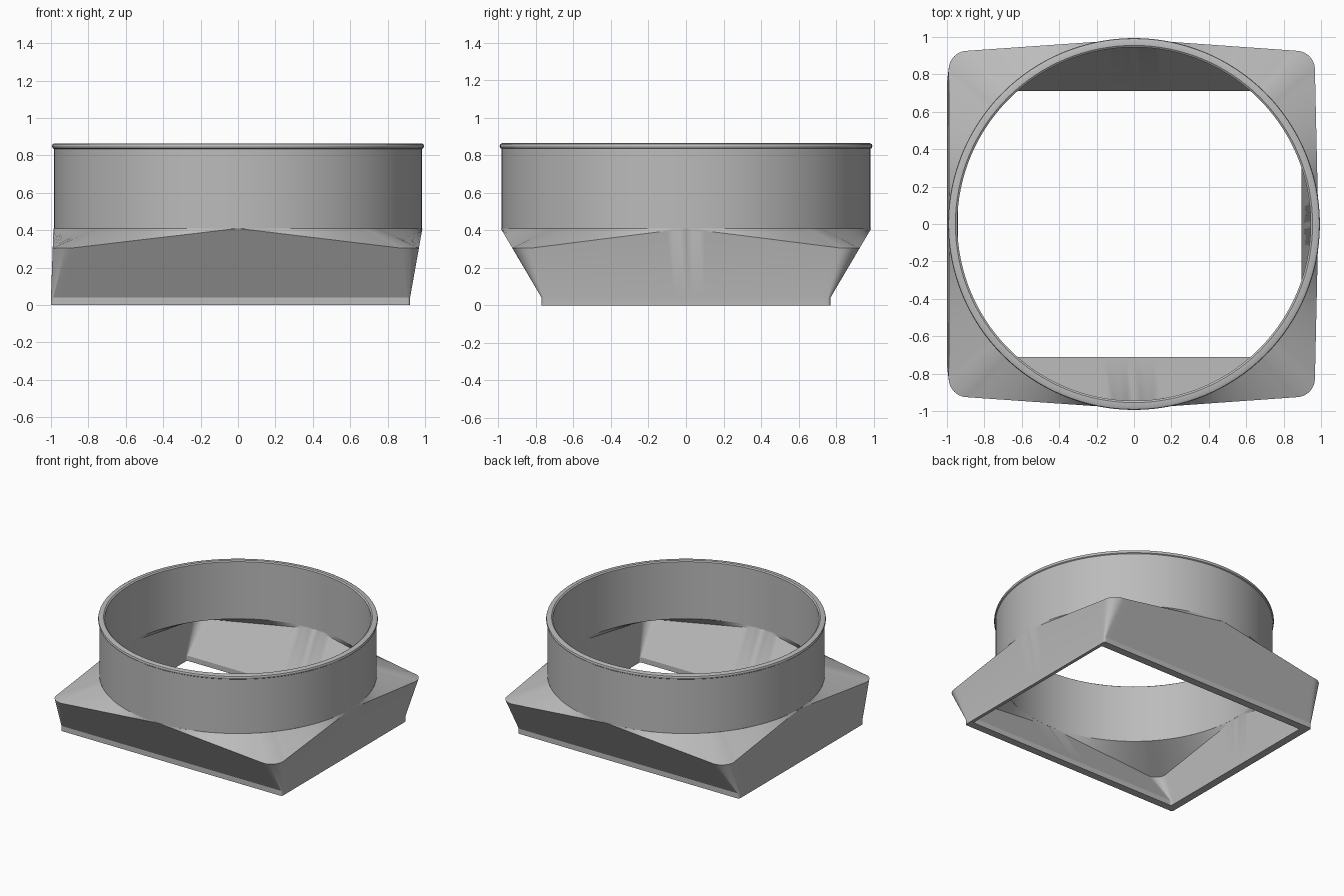
import bpy, bmesh, math

cube = bpy.data.objects.get("Cube")
if cube:
    bpy.data.objects.remove(cube, do_unlink=True)

grey = bpy.data.materials.new("plain grey")
grey.use_nodes = True
COLOUR = (0.5, 0.5, 0.5, 1)
grey.diffuse_color = COLOUR
grey.node_tree.nodes["Principled BSDF"].inputs["Base Color"].default_value = COLOUR

LIP, JOIN, CORNER = 0.04, 0.41, 0.305   # key heights
SIDE, ARC = 24, 10                      # steps per half side and per corner


def loft(name, rings, closed=False):
    """Bridge equal-length rings of points into one smooth-shaded object."""
    bm = bmesh.new()
    loops = [[bm.verts.new(p) for p in ring] for ring in rings]
    pairs = list(zip(loops, loops[1:]))
    if closed:
        pairs.append((loops[-1], loops[0]))
    for a, b in pairs:
        for i in range(len(a)):
            j = (i + 1) % len(a)
            bm.faces.new((a[i], a[j], b[j], b[i]))
    bmesh.ops.recalc_face_normals(bm, faces=bm.faces)
    mesh = bpy.data.meshes.new(name)
    bm.to_mesh(mesh)
    bm.free()
    mesh.materials.append(grey)
    ob = bpy.data.objects.new(name, mesh)
    bpy.context.collection.objects.link(ob)
    bpy.ops.object.select_all(action="DESELECT")
    ob.select_set(True)
    bpy.context.view_layer.objects.active = ob
    bpy.ops.object.shade_smooth_by_angle(angle=math.radians(25))
    return ob


def extents(walls, z):
    """Distances of the right, left and front/back walls at height z."""
    low, high = walls
    t = max(0, (z - LIP) / (JOIN - LIP))
    return [a + (b - a) * t for a, b in zip(low, high)]


def outline(walls, z_mid, z_corner, radius):
    """Rounded rectangle on sloping walls, dipping towards its corners."""
    ring = []
    left0, right0 = extents(walls, z_mid), extents(walls, z_corner)
    for sx, sy in ((1, 1), (-1, 1), (-1, -1), (1, -1)):
        side = 0 if sx > 0 else 1
        mx, my = left0[side], left0[2]
        cx, cy = right0[side], right0[2]
        quarter = []
        for i in range(SIDE):
            t = i / SIDE
            quarter.append((mx + (cx - mx) * t, (cy - radius) * t,
                            z_mid + (z_corner - z_mid) * t))
        for i in range(ARC + 1):
            a = math.pi / 2 * i / ARC
            quarter.append((cx - radius + radius * math.cos(a),
                            cy - radius + radius * math.sin(a), z_corner))
        for i in range(1, SIDE + 1):
            t = 1 - i / SIDE
            quarter.append(((cx - radius) * t, my + (cy - my) * t,
                            z_mid + (z_corner - z_mid) * t))
        if sx * sy < 0:
            quarter.reverse()
        ring += [(sx * x, sy * y, z) for x, y, z in quarter[:-1]]
    return ring


def circle_over(ring, radius):
    """Circle at the join height whose points line up with a ring."""
    return [(radius * x / math.hypot(x, y), radius * y / math.hypot(x, y), JOIN)
            for x, y, z in ring]


# Transition body: rectangular mouth flaring up to the round collar
outer = ((0.92, 1.0, 0.77), (0.986, 0.987, 0.988))
inner = ((0.895, 0.94, 0.71), (0.947, 0.947, 0.947))
shoulder = outline(outer, JOIN, CORNER, 0.1)
inner_shoulder = outline(inner, JOIN, CORNER - 0.02, 0.08)
loft("transition_body", [
    circle_over(shoulder, 0.985),
    shoulder,
    outline(outer, LIP, LIP, 0.015),
    outline(outer, 0, 0, 0.015),
    outline(inner, 0, 0, 0.01),
    outline(inner, LIP, LIP, 0.01),
    inner_shoulder,
    circle_over(inner_shoulder, 0.945),
])

# Round collar with a small bead at the rim
profile = [(0.945, JOIN), (0.985, JOIN), (0.985, 0.835), (0.992, 0.84),
           (0.994, 0.85), (0.991, 0.86), (0.98, 0.865), (0.955, 0.865),
           (0.945, 0.858)]
STEPS = 128
loft("round_collar", [
    [(r * math.cos(math.tau * i / STEPS), r * math.sin(math.tau * i / STEPS), z)
     for i in range(STEPS)] for r, z in profile], closed=True)
